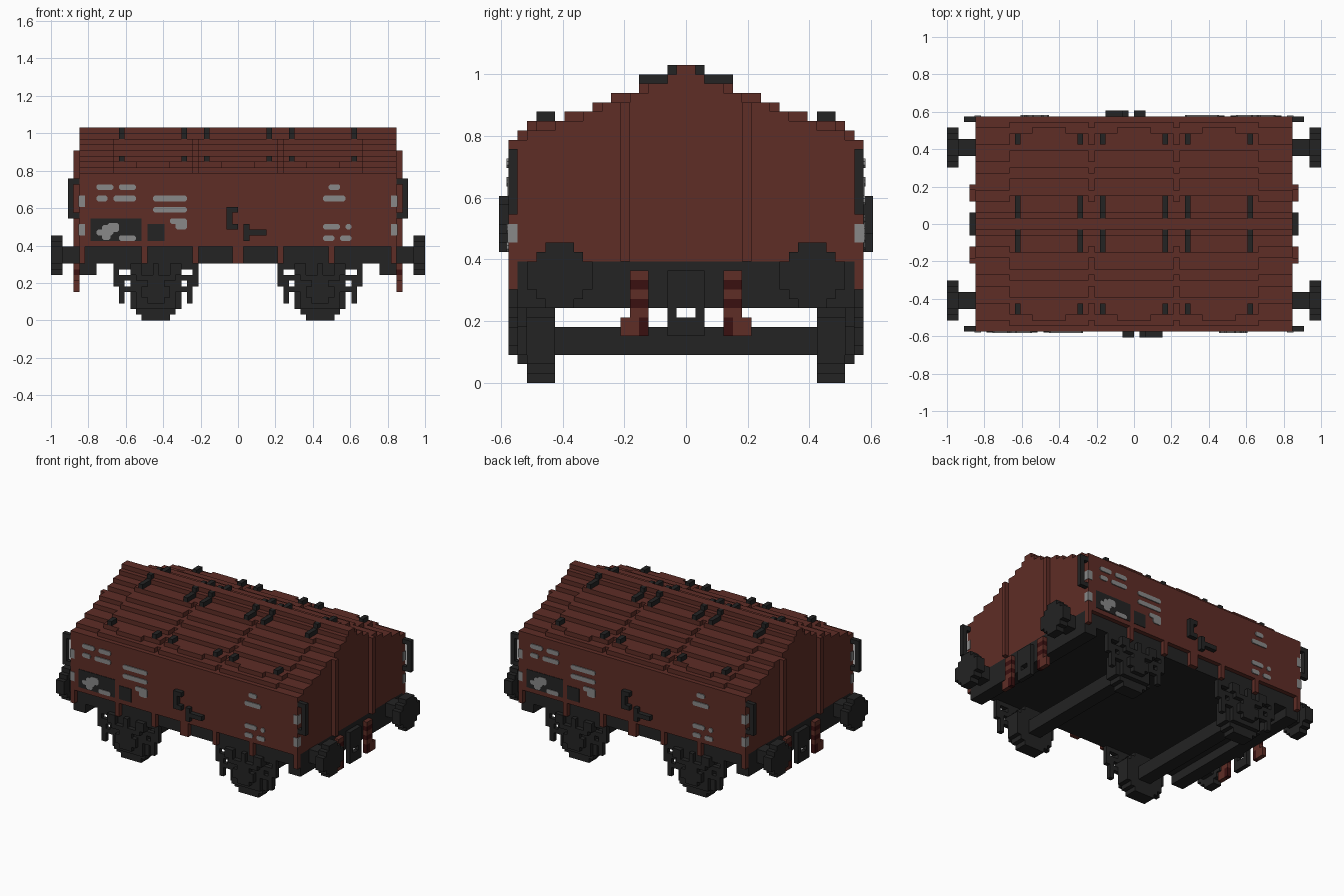
import bpy
import bmesh

U = 1 / 33  # size of one block

if "Cube" in bpy.data.objects:
    bpy.data.objects.remove(bpy.data.objects["Cube"])


def material(name, r, g, b):
    m = bpy.data.materials.new(name)
    m.use_nodes = True
    m.diffuse_color = (r, g, b, 1)
    bsdf = m.node_tree.nodes["Principled BSDF"]
    bsdf.inputs["Base Color"].default_value = (r, g, b, 1)
    bsdf.inputs["Roughness"].default_value = 0.9
    return m


BROWN = material("rust brown", .112, .026, .019)
DARK = material("dark iron", .017, .017, .017)
GREY = material("marking grey", .25, .25, .25)
RED = material("dark red", .042, .005, .005)

ONE = [(1, 1)]
TURN = [(1, 1), (-1, -1)]
ENDS = [(1, 1), (-1, 1)]
QUAD = [(1, 1), (-1, 1), (1, -1), (-1, -1)]


def build(name, solids, mat, sym):
    """Join extruded outlines (axis, outline, low, high) and their copies."""
    bm = bmesh.new()
    for axis, outline, lo, hi in solids:
        for sx, sy in sym:
            rings = []
            for d in (lo, hi):
                ring = []
                for a, b in outline:
                    x, y = (d, a) if axis == "x" else (a, d)
                    ring.append(bm.verts.new((sx * x * U, sy * y * U, b * U)))
                rings.append(ring)
            low, high = rings
            faces = [bm.faces.new(low), bm.faces.new(high)]
            for i in range(len(low)):
                faces.append(bm.faces.new((low[i - 1], low[i], high[i], high[i - 1])))
            bmesh.ops.recalc_face_normals(bm, faces=faces)
    mesh = bpy.data.meshes.new(name)
    bm.to_mesh(mesh)
    bm.free()
    mesh.materials.append(mat)
    ob = bpy.data.objects.new(name, mesh)
    bpy.context.collection.objects.link(ob)
    return ob


def boxes(name, sizes, mat, sym=ONE):
    """Blocks given as x, y and z ranges."""
    build(name, [("y", [(a, e), (b, e), (b, f), (a, f)], c, d)
                 for a, b, c, d, e, f in sizes], mat, sym)


def stepped_roof(steps, base):
    """Outline of a stepped gable from (half width, height) steps."""
    half, z = [], base
    for y, top in steps:
        half += [(y, z), (y, top)]
        z = top
    return half + [(-y, z) for y, z in reversed(half)]


def stepped_disc(cx, cz, steps):
    """Blocky round outline from (half width, half height) steps."""
    quarter = []
    low = 0
    for w, h in steps:
        if quarter:
            quarter.append((w, low))
        quarter.append((w, h))
        low = h
    pts = quarter + [(-a, b) for a, b in reversed(quarter)]
    pts += [(-a, -b) for a, b in quarter] + [(a, -b) for a, b in reversed(quarter)]
    return [(cx + a, cz + b) for a, b in pts]


def pill(a, b, e, f, c=.3):
    return [(a + c, e), (b - c, e), (b, e + c), (b, f - c),
            (b - c, f), (a + c, f), (a, f - c), (a, e + c)]


# Body with stepped roof
core = [(19, 26), (17, 27), (14, 28), (11, 29), (9, 30), (6, 31), (4, 32), (2, 33), (1, 34)]
build("body", [("x", stepped_roof(core, 13), -28, 28)], BROWN, ONE)

# Raised roof panels with edge tabs
panel = [(18, 27), (16, 28), (13, 29), (10, 30), (8, 31), (5, 32), (2, 33)]
outline = stepped_roof(panel, 25)
build("roof_panels", [("x", outline, a, a + 14) for a in (-22, -7, 8)], BROWN, ONE)
boxes("panel_tabs", [(c - 3, c + 3, 15, 17, 26, 28) for c in (-15, 0, 15)], BROWN, [(1, 1), (1, -1)])

# Roof clips
clips = []
for x in (5, 9, 20):
    clips += [(x, x + 1, 1, 2, 33, 34), (x, x + 1, 2, 5, 32, 33), (x, x + 1, 14, 16, 28, 29)]
boxes("roof_clips", clips, DARK, QUAD)

# End ribs, corner handles and side posts
boxes("end_ribs", [(28, 29, 6, 7, 13, 30)], BROWN, QUAD)
boxes("corner_handles", [(29, 30, 18, 19, 18, 25), (28, 29, 18, 19, 18, 19),
                         (28, 29, 18, 19, 24, 25)], DARK, QUAD)
boxes("side_posts", [(x, x + 1, 18, 19, 10, 13) for x in (0, 7, 16, 27)], BROWN, QUAD)

# Underframe
boxes("underframe", [(-28, 28, -18, 18, 10, 13)], DARK)
boxes("end_beams", [(25, 28, -18, 18, 8, 10)], DARK, ENDS)

# Buffers
head = stepped_disc(13.5, 11.5, [(3.5, 1.5), (2.5, 2.5), (1.5, 3.5)])
build("buffer_heads", [("x", head, 31, 33)], DARK, QUAD)
boxes("buffer_shafts", [(28, 31, 12, 15, 10, 13)], DARK, QUAD)

# Coupling
boxes("coupling", [(28, 29, -2, -1, 5, 12), (28, 29, 1, 2, 5, 12),
                   (28, 29, -1, 1, 5, 7), (28, 29, -1, 1, 8, 12)], DARK, ENDS)

# Brake hoses in alternating bands, with feet
boxes("hose_bands", [(28, 29, 4, 6, z, z + 1) for z in (7, 9, 11)]
      + [(28, 29, 5, 7, 5, 7)], BROWN, QUAD)
boxes("hose_gaps", [(28, 29, 4, 6, z, z + 1) for z in (8, 10)]
      + [(28, 29, 4, 5, 5, 7)], RED, QUAD)

# Wheels and axles
wheel = stepped_disc(14.5, 4.5, [(4.5, 2.5), (3.5, 3.5), (2.5, 4.5)])
build("wheels", [("y", wheel, 14, 17)], DARK, QUAD)
boxes("axles", [(13, 16, -14, 14, 3, 6)], DARK, ENDS)

# Axle boxes, springs and hangers
boxes("axle_boxes", [(10, 19, 17, 18, 5, 10), (11, 18, 17, 18, 2, 5),
                     (13, 16, 18, 19, 3, 7), (12, 17, 18, 19, 4, 6),
                     (11, 18, 18, 19, 7, 8), (10, 12, 18, 19, 8, 10),
                     (17, 19, 18, 19, 8, 10), (14, 15, 18, 19, 8, 10)], DARK, QUAD)
hangers = [(7, 22, 17, 18, 9, 10)]
for x, step in ((21, 1), (7, -1)):
    hangers.append((x, x + 1, 17, 18, 6, 9))
    hangers.append((x - step, x - step + 1, 17, 18, 3, 8))
    inner = x - 2 * step
    hangers += [(inner, inner + 1, 17, 18, 5, 6), (inner, inner + 1, 17, 18, 7, 8)]
boxes("spring_hangers", hangers, DARK, QUAD)

# Side door latch and lever
boxes("door_latch", [(-2, -1, -20, -19, 16, 20), (-1, 0, -20, -19, 19, 20),
                     (-1, 0, -20, -19, 16, 17)], DARK, TURN)
boxes("door_lever", [(1, 2, -20, -19, 14, 17), (2, 5, -20, -19, 15, 16)], DARK, TURN)

# Painted panels and markings
boxes("dark_plates", [(-26, -17, -19.1, -19, 14, 18), (-16, -13, -19.1, -19, 14, 17)], DARK, TURN)
rows = {23: [(-25, -22), (-21, -18), (16, 18)],
        21: [(-25, -23), (-22, -18), (-15, -9), (15, 19)],
        19: [(-15, -9)],
        17: [(-12, -9)],
        16: [(-11, -9), (15, 18), (19, 20)],
        14: [(-21, -18), (15, 17), (18, 20)]}
marks = [("y", pill(a, b, z, z + 1), -19.2, -19) for z in rows for a, b in rows[z]]
marks += [("y", pill(-11, -9, 16.2, 17.8), -19.2, -19),
          ("y", pill(-25, -22, 15, 16), -19.2, -19),
          ("y", pill(-24, -22.5, 14.2, 16.8), -19.2, -19),
          ("y", pill(-23, -21, 15.6, 17.2), -19.2, -19)]
build("side_markings", marks, GREY, TURN)

# Corner markings wrapping the body edge
boxes("corner_markings", [(27, 28.1, 18, 19.1, z, z + 2) for z in (15, 20)], GREY, QUAD)
